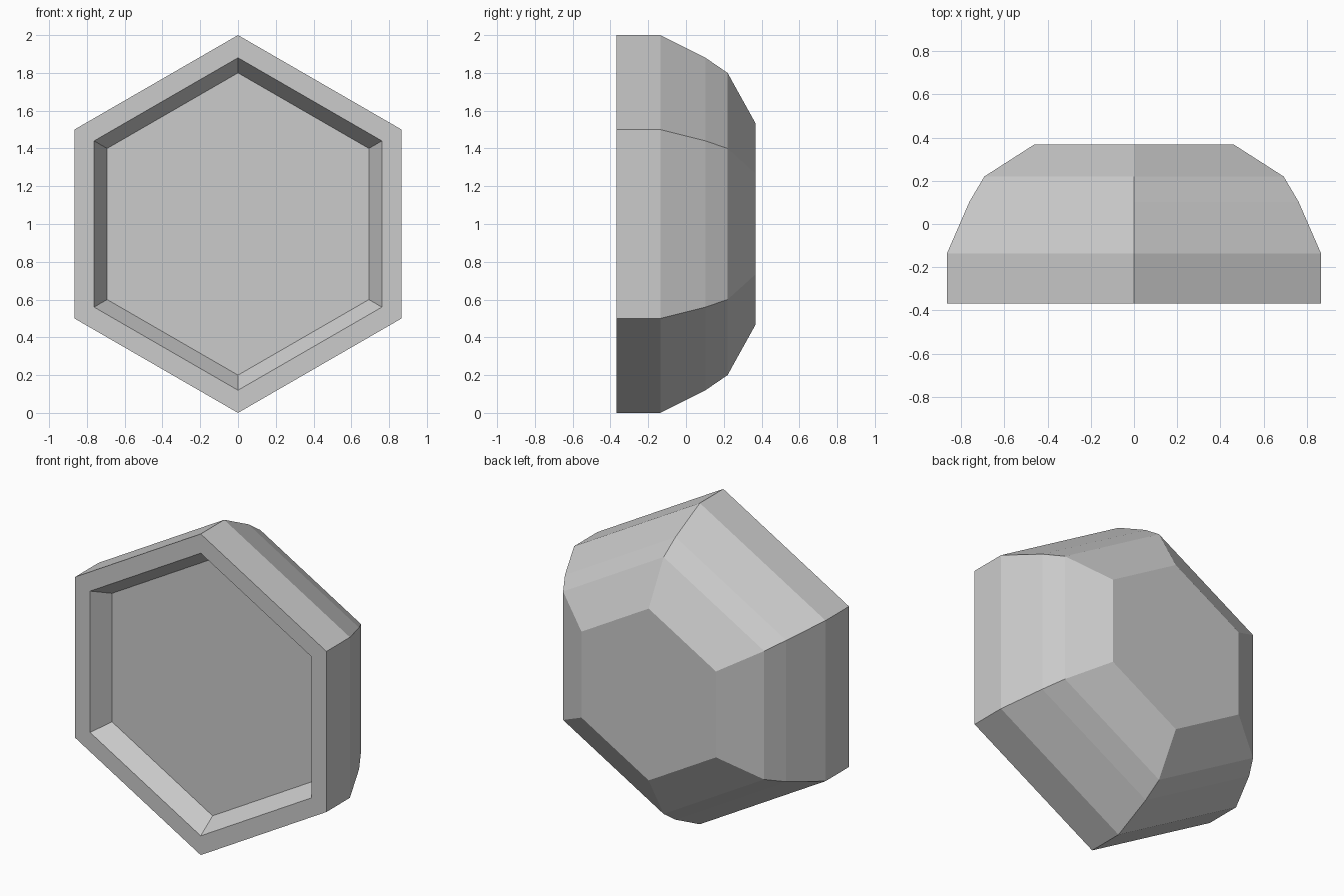
import bpy, bmesh
from math import sin, cos, pi

if "Cube" in bpy.data.objects:
    bpy.data.objects.remove(bpy.data.objects["Cube"])

SIDES = 6
# (y, radius) from the recessed front floor, over the rim, to the back face
PROFILE = [(-0.25, 0.80), (-0.367, 0.88), (-0.367, 1.0), (-0.136, 1.0),
           (0.103, 0.88), (0.22, 0.80), (0.367, 0.535)]


def hex_ring(bm, y, r):
    return [bm.verts.new((r * sin(2 * pi * i / SIDES), y, 1 + r * cos(2 * pi * i / SIDES)))
            for i in range(SIDES)]


# Hexagonal gem body: stacked rings joined by flat facets
bm = bmesh.new()
rings = [hex_ring(bm, y, r) for y, r in PROFILE]
for a, b in zip(rings, rings[1:]):
    for i in range(SIDES):
        j = (i + 1) % SIDES
        bm.faces.new((a[i], a[j], b[j], b[i]))

# Recess floor and back face
bm.faces.new(rings[0])
bm.faces.new(rings[-1])
bmesh.ops.recalc_face_normals(bm, faces=bm.faces)

mesh = bpy.data.meshes.new("hexagonal_body")
bm.to_mesh(mesh)
bm.free()
body = bpy.data.objects.new("hexagonal_body", mesh)
bpy.context.collection.objects.link(body)
